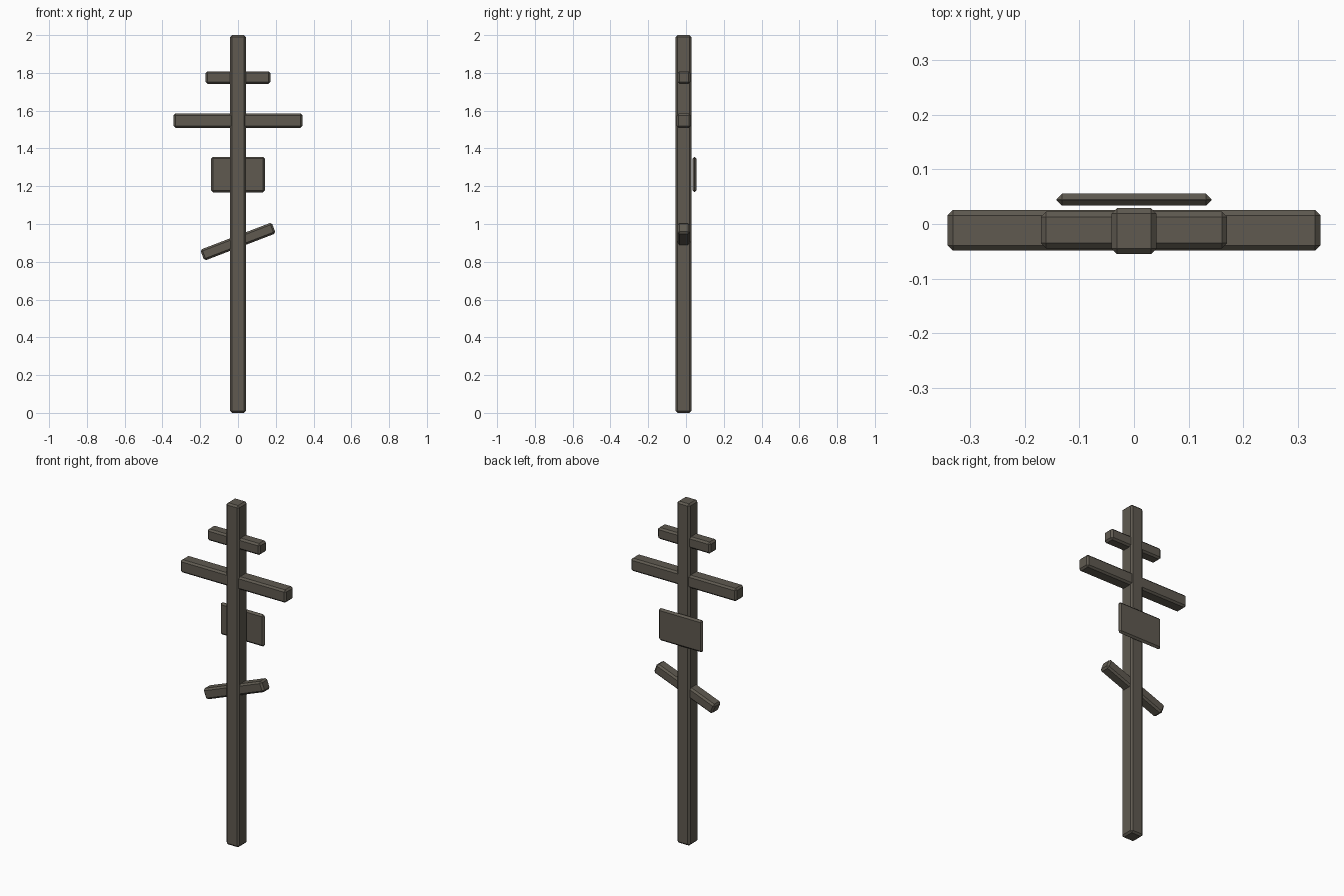
import bpy, bmesh, math
from mathutils import Matrix

if "Cube" in bpy.data.objects:
    bpy.data.objects.remove(bpy.data.objects["Cube"])

wood = bpy.data.materials.new("weathered_wood")
wood.diffuse_color = (0.115, 0.102, 0.081, 1)
wood.use_nodes = True
wood.node_tree.nodes["Principled BSDF"].inputs["Base Color"].default_value = wood.diffuse_color


def beam(name, size, center, bevel=0.01, tilt=0.0):
    """Chamfered box, optionally tilted about the y axis."""
    bm = bmesh.new()
    bmesh.ops.create_cube(bm, size=1, matrix=Matrix.Diagonal((*size, 1)))
    bmesh.ops.bevel(bm, geom=bm.edges[:], offset=bevel, segments=1,
                    affect='EDGES', clamp_overlap=True)
    mesh = bpy.data.meshes.new(name)
    bm.to_mesh(mesh)
    bm.free()
    mesh.materials.append(wood)
    ob = bpy.data.objects.new(name, mesh)
    ob.location = center
    ob.rotation_euler.y = -math.radians(tilt)
    bpy.context.collection.objects.link(ob)
    return ob


# Upright post
beam("post", (0.083, 0.084, 2.0), (0, -0.013, 1.0))
# Short upper bar and long main bar
beam("upper_bar", (0.342, 0.067, 0.067), (0, -0.011, 1.775))
beam("main_bar", (0.684, 0.075, 0.075), (0, -0.0115, 1.547))
# Slanted lower bar, rising towards +x
beam("slanted_bar", (0.405, 0.066, 0.062), (0, -0.0125, 0.907), tilt=21)
# Thin plaque floating just behind the post
beam("back_plaque", (0.285, 0.022, 0.188), (0, 0.0445, 1.262), bevel=0.0105)
